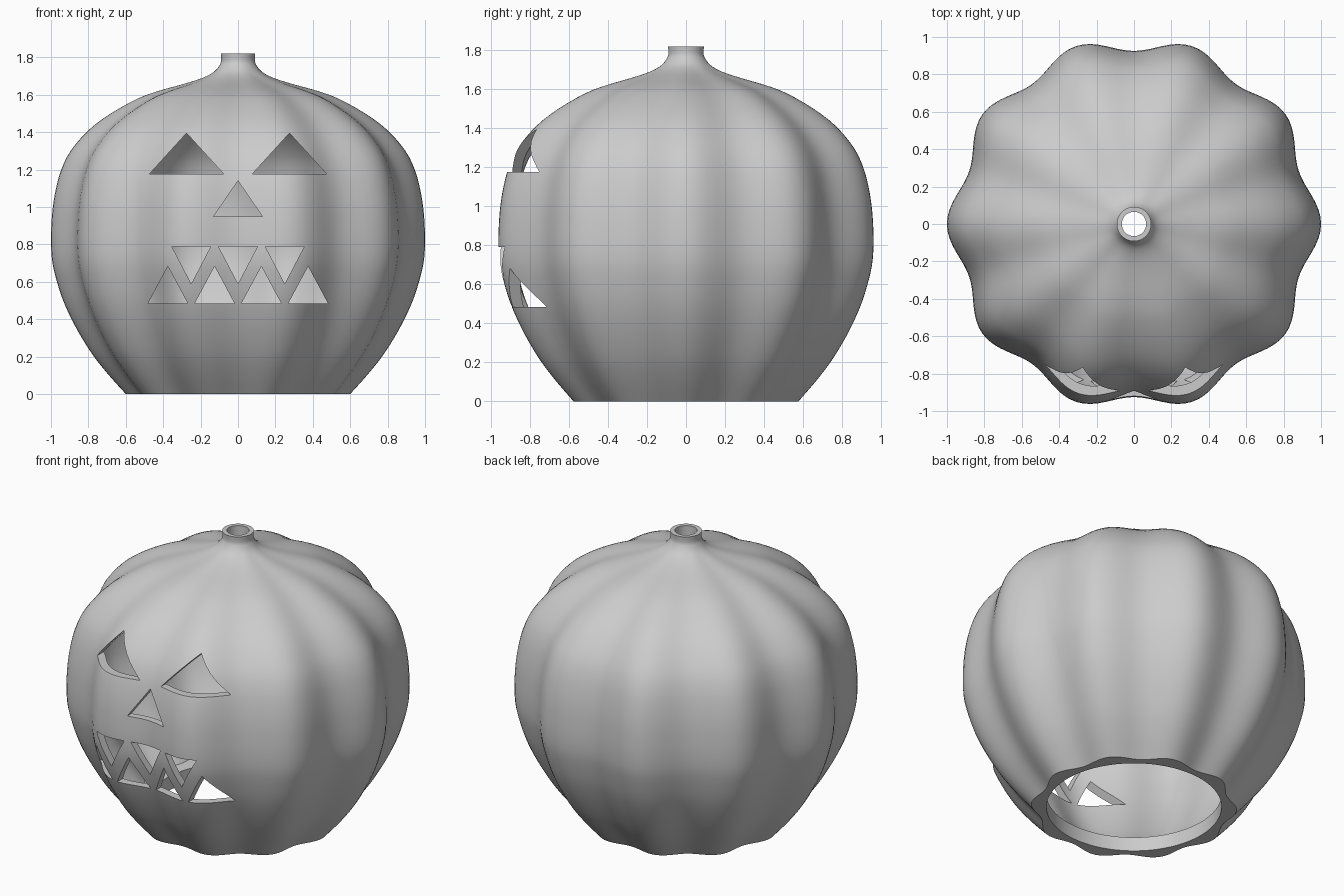
import bpy, bmesh, math
from mathutils import Vector

if "Cube" in bpy.data.objects:
    bpy.data.objects.remove(bpy.data.objects["Cube"])

SEG, LOBES, DEPTH, WALL = 160, 10, 0.075, 0.05

grey = bpy.data.materials.new("plain grey")
grey.diffuse_color = (0.6, 0.6, 0.6, 1)
grey.use_nodes = True
grey.node_tree.nodes["Principled BSDF"].inputs["Base Color"].default_value = grey.diffuse_color

# Outer profile (radius along a rib, height), from base to stem rim
OUTER = [(0.60, 0), (0.69, 0.1), (0.77, 0.2), (0.835, 0.3), (0.89, 0.4), (0.935, 0.5),
         (0.968, 0.6), (0.992, 0.7), (1.0, 0.8), (0.998, 0.9), (0.99, 1.0), (0.973, 1.1),
         (0.945, 1.2), (0.895, 1.3), (0.80, 1.41), (0.68, 1.5), (0.535, 1.58),
         (0.42, 1.622), (0.30, 1.655), (0.19, 1.69), (0.125, 1.725), (0.095, 1.765),
         (0.09, 1.79), (0.092, 1.82)]


def spline(points, steps):
    """Catmull-Rom curve through the points."""
    pts = [Vector(p) for p in points]
    pts = [2 * pts[0] - pts[1]] + pts + [2 * pts[-1] - pts[-2]]
    out = []
    for a, b, c, d in zip(pts, pts[1:], pts[2:], pts[3:]):
        for i in range(steps):
            t = i / steps
            out.append(0.5 * (2 * b + (c - a) * t + (2 * a - 5 * b + 4 * c - d) * t ** 2
                              + (3 * b - a - 3 * c + d) * t ** 3))
    return out + [pts[-2]]


def lobe_strength(z):
    """Ribs fade away into the stem."""
    return max(0.0, min(1.0, (1.74 - z) / 0.12))


# Closed wall section: outside, stem bore, cavity, round base hole
outer = spline(OUTER, 3)
rings = [(p.x, p.y, lobe_strength(p.y)) for p in outer]
rings += [(0.065, 1.82, 0), (0.065, 1.66, 0)]
for prev, p, nxt in reversed(list(zip(outer, outer[1:], outer[2:]))):
    if p.x > 0.17 and p.y > 0.04:
        d = (nxt - prev).normalized()
        q = p + Vector((-d.y, d.x)) * WALL
        if q.x > 0.1:
            rings.append((q.x, q.y, lobe_strength(p.y)))
rings += [(0.51, 0.09, 0), (0.51, 0, 0)]

# Hollow ribbed pumpkin shell
bm = bmesh.new()
loops = []
for r, z, s in rings:
    loop = []
    for i in range(SEG):
        a = math.tau * i / SEG
        k = r * (1 - s * DEPTH * (1 - math.cos(LOBES * a)) / 2)
        loop.append(bm.verts.new((k * math.cos(a), k * math.sin(a), z)))
    loops.append(loop)
for lo, hi in zip(loops, loops[1:] + loops[:1]):
    for i in range(SEG):
        j = (i + 1) % SEG
        bm.faces.new((lo[i], lo[j], hi[j], hi[i]))
bmesh.ops.recalc_face_normals(bm, faces=bm.faces)
mesh = bpy.data.meshes.new("pumpkin_shell")
bm.to_mesh(mesh)
bm.free()
mesh.materials.append(grey)
pumpkin = bpy.data.objects.new("pumpkin_shell", mesh)
bpy.context.collection.objects.link(pumpkin)

# Triangles of the carved face: centre, half width, base height, apex height
holes = [(-0.275, 0.2, 1.175, 1.395), (0.275, 0.2, 1.175, 1.395), (0, 0.13, 0.95, 1.14)]
holes += [(x, 0.105, 0.79, 0.59) for x in (-0.25, 0, 0.25)]
holes += [(x, 0.107, 0.483, 0.683) for x in (-0.375, -0.125, 0.125, 0.375)]

bm = bmesh.new()
for x, w, base, apex in holes:
    corners = [(x - w, base), (x + w, base), (x, apex)]
    front = [bm.verts.new((cx, -1.3, cz)) for cx, cz in corners]
    back = [bm.verts.new((cx, -0.3, cz)) for cx, cz in corners]
    bm.faces.new(front)
    bm.faces.new(back[::-1])
    for i in range(3):
        j = (i + 1) % 3
        bm.faces.new((front[j], front[i], back[i], back[j]))
bmesh.ops.recalc_face_normals(bm, faces=bm.faces)
mesh = bpy.data.meshes.new("face_cutter")
bm.to_mesh(mesh)
bm.free()
mesh.materials.append(grey)
cutter = bpy.data.objects.new("face_cutter", mesh)
bpy.context.collection.objects.link(cutter)
cutter.hide_render = True

# Carve the face, then smooth with crisp cut edges
mod = pumpkin.modifiers.new("carve", 'BOOLEAN')
mod.operation, mod.solver, mod.object = 'DIFFERENCE', 'EXACT', cutter
bpy.context.view_layer.objects.active = pumpkin
pumpkin.select_set(True)
bpy.ops.object.modifier_apply(modifier=mod.name)
bpy.data.objects.remove(cutter)
bpy.ops.object.shade_smooth_by_angle(angle=math.radians(35))
